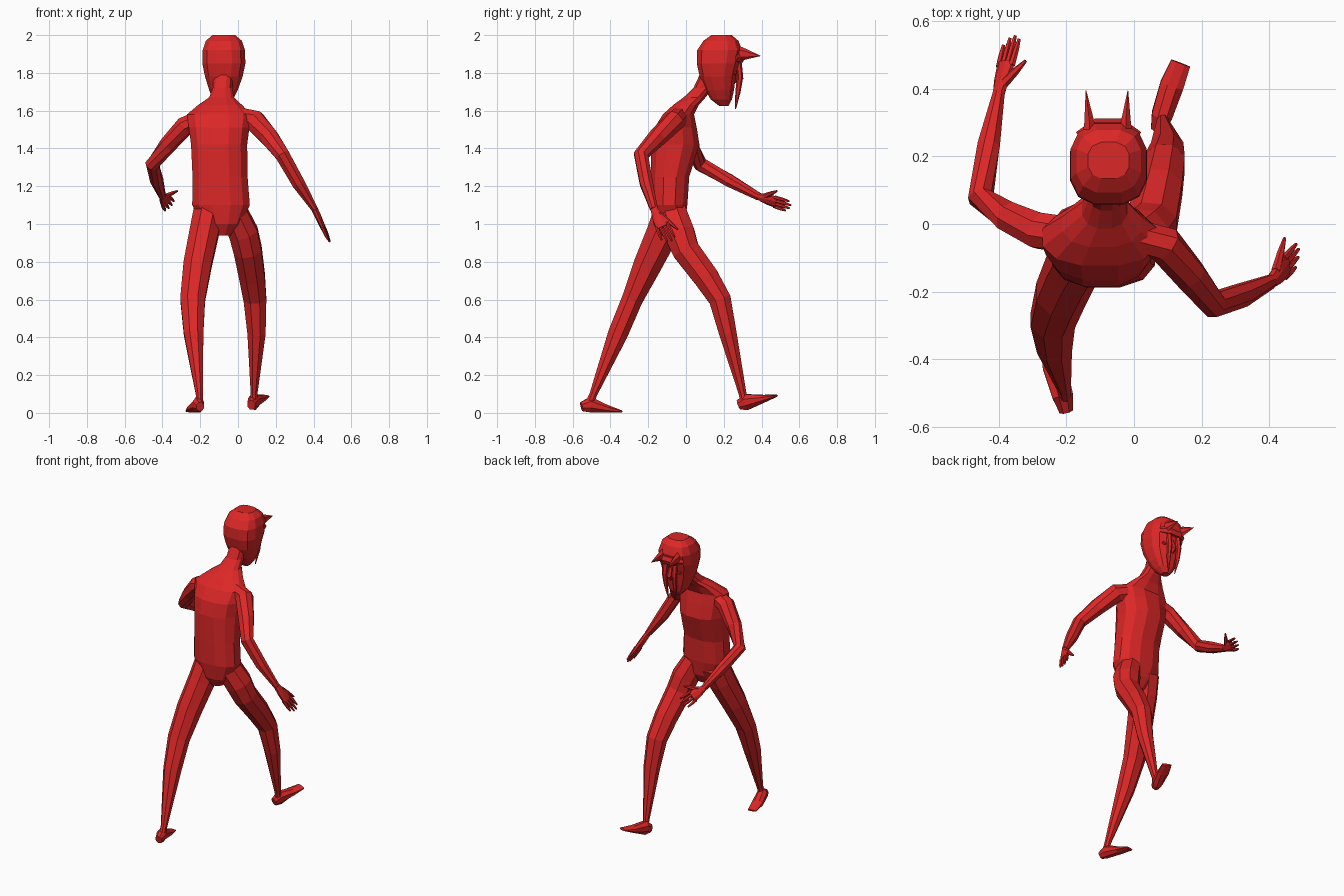
import bpy, bmesh, math
from mathutils import Vector

red = bpy.data.materials.new("red")
red.diffuse_color = (0.72, 0.02, 0.02, 1)


def loft(name, rings, side=(1, 0, 0), n=8, level=False, power=1.0):
    """Skin through rings (x, y, z, half width along side, half depth)."""
    bm = bmesh.new()
    pts = [Vector(r[:3]) for r in rings]
    loops = []
    for i, r in enumerate(rings):
        t = pts[min(i + 1, len(pts) - 1)] - pts[max(i - 1, 0)]
        t = Vector((0, 0, 1)) if level else t.normalized()
        u = Vector(side)
        u = (u - t * u.dot(t)).normalized()
        v = t.cross(u)
        loop = []
        for k in range(n):
            a = 2 * math.pi * (k + 0.5) / n
            c, s = math.cos(a), math.sin(a)
            c = math.copysign(abs(c) ** power, c)
            s = math.copysign(abs(s) ** power, s)
            loop.append(bm.verts.new(pts[i] + u * c * r[3] + v * s * r[4]))
        loops.append(loop)
    for a, b in zip(loops, loops[1:]):
        for k in range(n):
            bm.faces.new((a[k], a[(k + 1) % n], b[(k + 1) % n], b[k]))
    bm.faces.new(loops[0][::-1])
    bm.faces.new(loops[-1])
    bmesh.ops.recalc_face_normals(bm, faces=bm.faces)
    me = bpy.data.meshes.new(name)
    bm.to_mesh(me)
    bm.free()
    me.materials.append(red)
    ob = bpy.data.objects.new(name, me)
    bpy.context.collection.objects.link(ob)
    return ob


def hand(name, wrist, tip, across, thumb_tip):
    """Flat palm, four fingers and a thumb."""
    w, tip = Vector(wrist), Vector(tip)
    d = tip - w
    ac = Vector(across)
    ac = (ac - d * ac.dot(d) / d.length_squared).normalized()
    loft(name + "_palm", [(*w, .02, .018), (*(w + d * .25), .032, .017),
                          (*(w + d * .55), .038, .013)], ac)
    for i, length in enumerate((.86, .97, 1.0, .93)):
        off = (i - 1.5) * .02
        base = w + d * .48 + ac * off
        end = w + d * length + ac * off * 1.15
        loft(f"{name}_finger_{i + 1}", [(*base, .010, .011),
             (*base.lerp(end, .6), .009, .009), (*end, .005, .005)], ac, 6)
    base, end = w + d * .18 + ac * .015, Vector(thumb_tip)
    loft(name + "_thumb", [(*base, .016, .014), (*base.lerp(end, .55), .012, .011),
                           (*end, .005, .005)], d, 6)


# torso and neck
loft("torso", [
    (-.085, -.09, .94, .045, .05), (-.085, -.09, 1.0, .105, .085),
    (-.09, -.09, 1.10, .157, .10), (-.095, -.085, 1.25, .150, .105),
    (-.10, -.057, 1.42, .153, .132), (-.10, -.055, 1.51, .165, .115),
    (-.10, -.04, 1.58, .175, .085), (-.095, .0, 1.63, .12, .07),
    (-.087, .045, 1.67, .068, .06), (-.082, .09, 1.72, .053, .052),
    (-.077, .13, 1.80, .055, .055)], n=12, level=True, power=.85)

# head
loft("head", [
    (-.08, .20, 1.625, .025, .025), (-.08, .187, 1.66, .055, .058),
    (-.077, .178, 1.71, .078, .078), (-.075, .168, 1.78, .102, .098),
    (-.075, .170, 1.85, .117, .116), (-.075, .178, 1.92, .115, .122),
    (-.075, .185, 1.97, .098, .095), (-.075, .188, 2.0, .062, .055)],
    n=12, level=True, power=.75)

# brow, nose, horns, eyes and the hanging front strands
loft("brow", [(-.16, .255, 1.88, .02, .02), (-.11, .29, 1.88, .03, .022),
              (-.04, .29, 1.88, .03, .022), (.01, .255, 1.88, .02, .02)], (0, 0, 1), 6)
loft("nose", [(-.075, .265, 1.83, .012, .012), (-.075, .28, 1.77, .018, .025),
              (-.075, .265, 1.745, .012, .012)], n=6)
for label, x, tx in (("left", -.132, -.142), ("right", -.024, -.018)):
    s = 1 if label == "right" else -1
    loft(label + "_horn", [(x, .25, 1.905, .024, .047), (x, .30, 1.90, .017, .034),
                           (tx, .395, 1.89, .001, .001)], n=6)
    loft(label + "_strand", [(x - s * .02, .275, 1.87, .02, .018),
                             (x - s * .018, .287, 1.78, .016, .016),
                             (x - s * .02, .275, 1.70, .012, .014),
                             (x - s * .03, .262, 1.61, .002, .003)], n=6)
    loft(label + "_eye", [(-.075 + s * .05, .25, 1.80, .02, .014),
                          (-.075 + s * .05, .268, 1.80, .014, .009)], n=8)

# arms
loft("right_arm", [
    (.01, -.035, 1.565, .05, .055), (.09, -.06, 1.545, .055, .06),
    (.165, -.15, 1.46, .05, .052), (.235, -.238, 1.365, .041, .041),
    (.32, -.21, 1.215, .037, .037), (.405, -.17, 1.08, .022, .019)], (0, 1, 0))
loft("left_arm", [
    (-.19, -.03, 1.56, .05, .055), (-.28, -.02, 1.52, .052, .057),
    (-.37, .02, 1.42, .046, .048), (-.453, .078, 1.315, .039, .039),
    (-.43, .23, 1.23, .036, .036), (-.40, .385, 1.145, .022, .019)], (0, 0, 1))
hand("right_hand", (.405, -.17, 1.08), (.487, -.085, .905), (0, 1, .3), (.445, -.042, .97))
hand("left_hand", (-.40, .385, 1.145), (-.358, .555, 1.09), (.6, 0, .8), (-.32, .482, 1.175))

# legs
loft("right_leg", [
    (-.02, -.075, 1.06, .075, .085), (.03, -.035, .95, .083, .088),
    (.052, .0, .86, .08, .078), (.075, .105, .72, .073, .073),
    (.09, .18, .60, .065, .063), (.098, .222, .42, .052, .05),
    (.085, .30, .10, .019, .022), (.085, .31, .05, .02, .025)])
loft("left_leg", [
    (-.155, -.08, 1.07, .085, .095), (-.18, -.125, .95, .083, .092),
    (-.215, -.205, .78, .080, .08), (-.24, -.285, .60, .071, .06),
    (-.235, -.36, .42, .056, .057), (-.205, -.49, .10, .02, .022),
    (-.205, -.51, .05, .02, .025)])

# feet
loft("right_foot", [
    (.07, .28, .042, .022, .028), (.082, .32, .058, .033, .046),
    (.112, .41, .075, .038, .022), (.138, .475, .090, .032, .007)])
loft("left_foot", [
    (-.20, -.553, .033, .022, .026), (-.21, -.51, .044, .033, .044),
    (-.235, -.42, .022, .038, .022), (-.25, -.342, .008, .03, .006)])
